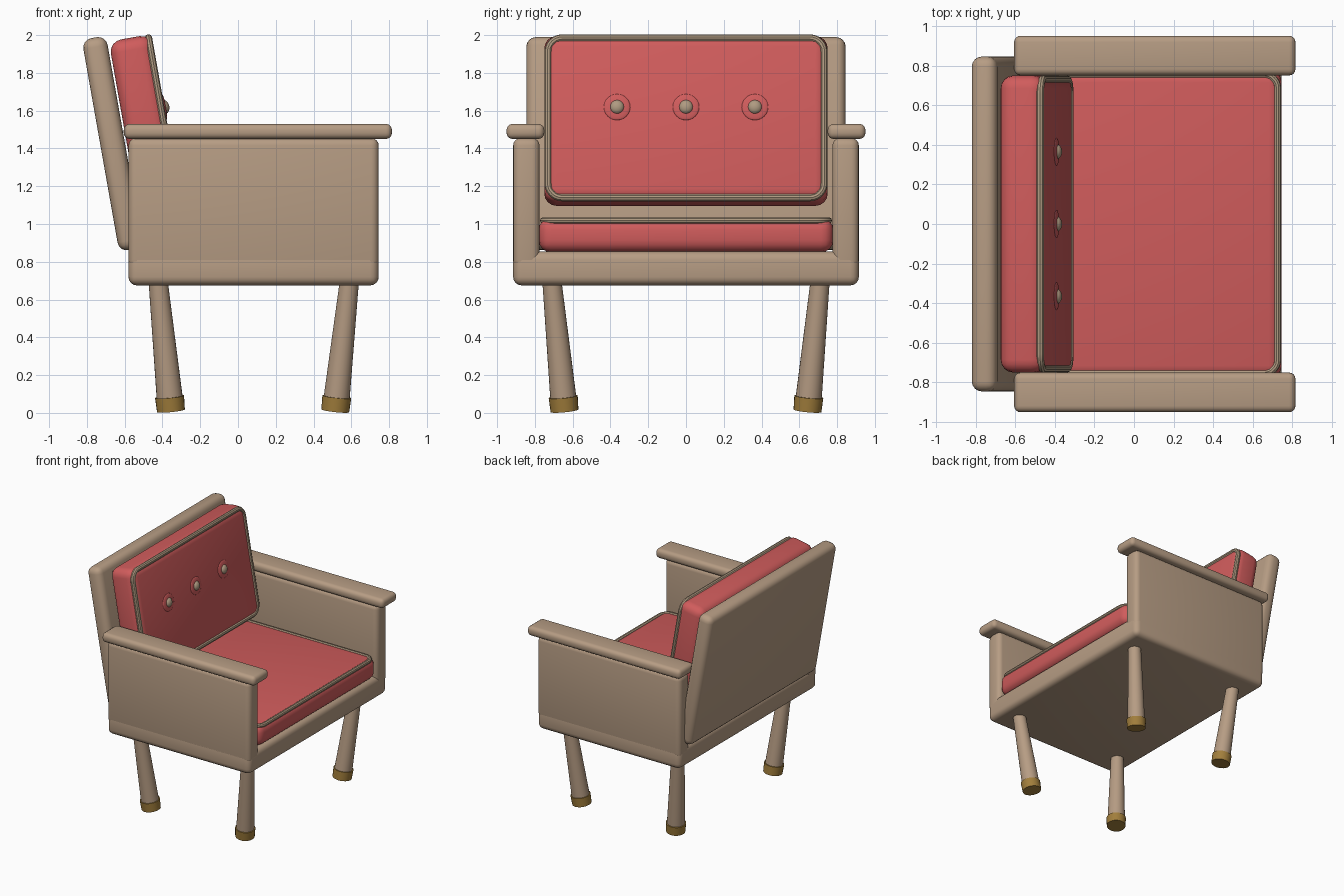
import bpy, bmesh, math
from mathutils import Matrix, Vector

cube = bpy.data.objects.get("Cube")
if cube:
    bpy.data.objects.remove(cube, do_unlink=True)


def material(name, rgb):
    m = bpy.data.materials.new(name)
    m.use_nodes = True
    col = (*rgb, 1.0)
    m.diffuse_color = col
    for n in m.node_tree.nodes:
        if n.type == 'BSDF_PRINCIPLED':
            n.inputs["Base Color"].default_value = col
            n.inputs["Roughness"].default_value = 0.7
    return m


WOOD = material("tan wood", (0.47, 0.335, 0.23))
RED = material("red fabric", (0.63, 0.107, 0.107))
TRIM = material("trim beige", (0.43, 0.325, 0.22))
BRASS = material("brass", (0.36, 0.21, 0.045))


def finish(ob, mat):
    ob.data.materials.append(mat)
    bpy.ops.object.select_all(action='DESELECT')
    ob.select_set(True)
    bpy.context.view_layer.objects.active = ob
    bpy.ops.object.shade_smooth_by_angle(angle=math.radians(35))
    return ob


def add(name, bm, mat, matrix):
    me = bpy.data.meshes.new(name)
    bm.to_mesh(me)
    bm.free()
    me.transform(matrix)
    ob = bpy.data.objects.new(name, me)
    bpy.context.collection.objects.link(ob)
    return finish(ob, mat)


def box(name, size, mat, matrix, bevel):
    bm = bmesh.new()
    bmesh.ops.create_cube(bm, size=1, matrix=Matrix.Diagonal((*size, 1)))
    bmesh.ops.bevel(bm, geom=bm.edges[:], offset=bevel, segments=4,
                    profile=0.5, affect='EDGES', clamp_overlap=True)
    return add(name, bm, mat, matrix)


def span(name, lo, hi, mat, bevel):
    lo, hi = Vector(lo), Vector(hi)
    return box(name, hi - lo, mat, Matrix.Translation((lo + hi) / 2), bevel)


def ball(name, size, mat, matrix):
    bm = bmesh.new()
    bmesh.ops.create_uvsphere(bm, u_segments=24, v_segments=12, radius=1)
    return add(name, bm, mat, matrix @ Matrix.Diagonal((*size, 1)))


def cone(name, a, b, ra, rb, mat):
    a, b = Vector(a), Vector(b)
    bm = bmesh.new()
    bmesh.ops.create_cone(bm, cap_ends=True, segments=24, radius1=ra, radius2=rb,
                          depth=(b - a).length)
    turn = (b - a).to_track_quat('Z', 'Y').to_matrix().to_4x4()
    return add(name, bm, mat, Matrix.Translation((a + b) / 2) @ turn)


def piping(name, w, h, r, tube, matrix):
    # Closed rounded rectangle in the local XY plane, swept with a round tube
    cu = bpy.data.curves.new(name, 'CURVE')
    cu.dimensions = '3D'
    cu.bevel_depth = tube
    cu.bevel_resolution = 3
    pts = []
    for k, (sx, sy) in enumerate(((1, 1), (-1, 1), (-1, -1), (1, -1))):
        for i in range(7):
            t = math.pi / 2 * (k + i / 6)
            pts.append((sx * (w / 2 - r) + r * math.cos(t),
                        sy * (h / 2 - r) + r * math.sin(t), 0))
    sp = cu.splines.new('POLY')
    sp.points.add(len(pts) - 1)
    for p, co in zip(sp.points, pts):
        p.co = (*(matrix @ Vector(co)), 1)
    sp.use_cyclic_u = True
    ob = bpy.data.objects.new(name, cu)
    bpy.context.collection.objects.link(ob)
    bpy.ops.object.select_all(action='DESELECT')
    ob.select_set(True)
    bpy.context.view_layer.objects.active = ob
    bpy.ops.object.convert(target='MESH')
    return finish(bpy.context.view_layer.objects.active, TRIM)


# Frame: base, side panels and armrests
span("seat_base", (-0.58, -0.915, 0.675), (0.745, 0.915, 0.855), WOOD, 0.045)
for side, s in (("left", 1), ("right", -1)):
    y0, y1 = sorted((s * 0.775, s * 0.915))
    span(side + "_side_panel", (-0.58, y0, 0.765), (0.745, y1, 1.455), WOOD, 0.04)
    y0, y1 = sorted((s * 0.75, s * 0.95))
    span(side + "_armrest", (-0.605, y0, 1.45), (0.815, y1, 1.53), WOOD, 0.032)

# Reclined backrest panel and cushion
lean = Matrix.Rotation(math.radians(-10), 4, 'Y')
box("backrest", (0.13, 1.69, 1.14), WOOD,
    Matrix.Translation((-0.664, 0, 1.425)) @ lean, 0.05)
back = Matrix.Translation((-0.494, 0, 1.545)) @ lean
box("back_cushion", (0.228, 1.5, 0.895), RED, back, 0.065)
face = back @ Matrix.Translation((0.096, 0, 0)) @ Matrix.Rotation(math.pi / 2, 4, 'Y')
piping("back_cushion_piping", 0.858, 1.46, 0.075, 0.02, face)

# Seat cushion with its piping
span("seat_cushion", (-0.52, -0.78, 0.85), (0.745, 0.78, 1.033), RED, 0.065)
piping("seat_cushion_piping", 1.225, 1.51, 0.07, 0.018,
       Matrix.Translation((0.1125, 0, 1.018)))

# Buttons on soft pads
for i, y in enumerate((-0.365, 0, 0.365)):
    spot = back @ Matrix.Translation((0.114, y, 0.055))
    ball(f"button_pad_{i + 1}", (0.01, 0.07, 0.07), RED, spot)
    ball(f"button_{i + 1}", (0.028, 0.038, 0.038), TRIM, spot)

# Legs lean inward towards the floor and end in brass caps
for end, xb, xt in (("front", 0.515, 0.592), ("back", -0.355, -0.425)):
    for side, s in (("left", 1), ("right", -1)):
        foot = Vector((xb, s * 0.643, 0.011))
        top = Vector((xt, s * 0.712, 0.72))
        cone(f"{end}_{side}_leg", foot.lerp(top, 0.05), top, 0.07, 0.05, WOOD)
        cone(f"{end}_{side}_foot_cap", foot, foot.lerp(top, 0.105), 0.074, 0.077, BRASS)
